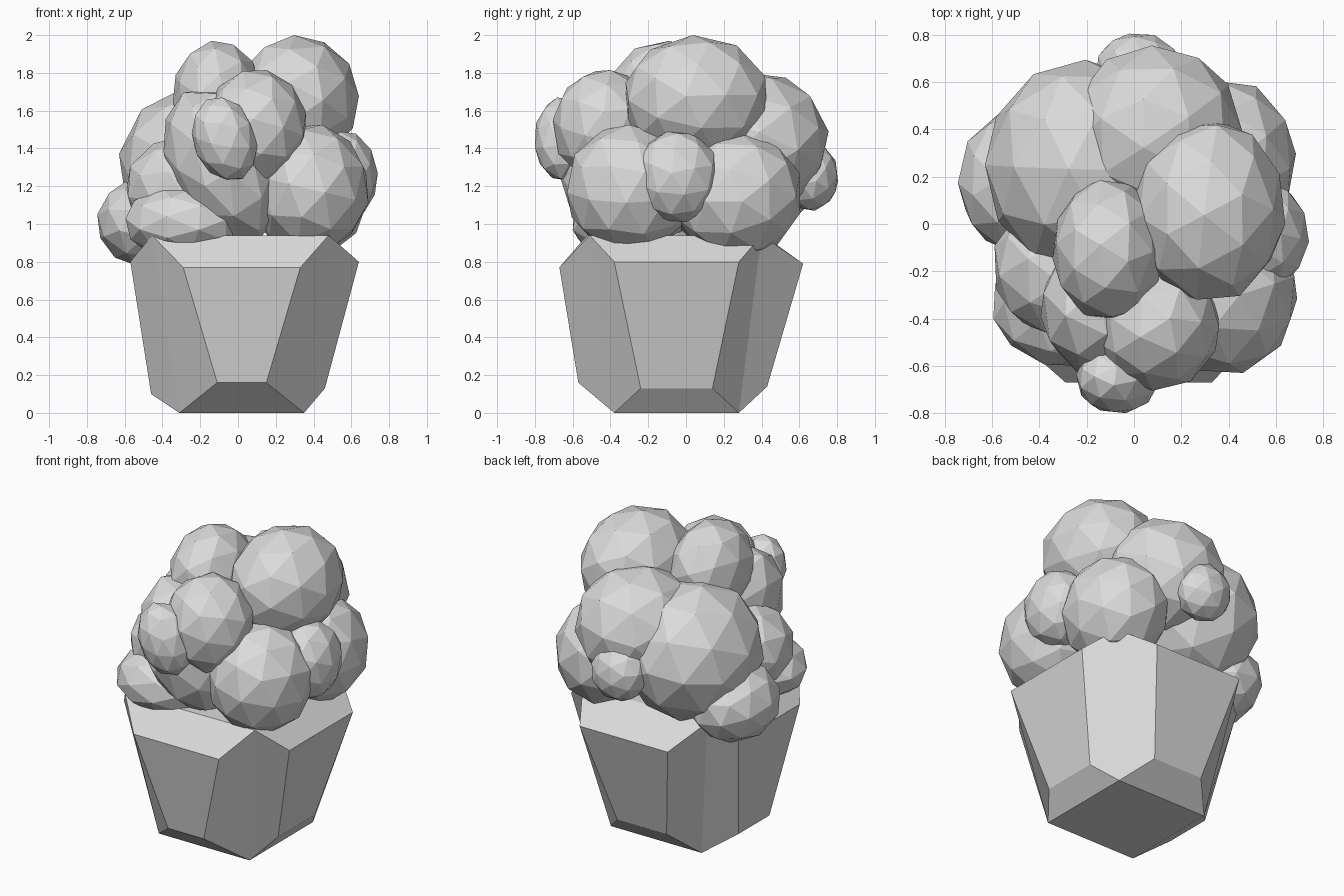
import bpy
import bmesh
import math
import random
from mathutils import Euler, Vector

random.seed(4)

cube = bpy.data.objects.get("Cube")
if cube:
    bpy.data.objects.remove(cube, do_unlink=True)

# Single plain grey material
shade = (0.71, 0.71, 0.71, 1)
grey = bpy.data.materials.new("light_grey")
grey.use_nodes = True
grey.diffuse_color = shade
grey.node_tree.nodes["Principled BSDF"].inputs["Base Color"].default_value = shade


def finish(bm, name):
    bmesh.ops.recalc_face_normals(bm, faces=bm.faces)
    mesh = bpy.data.meshes.new(name)
    bm.to_mesh(mesh)
    bm.free()
    mesh.materials.append(grey)
    obj = bpy.data.objects.new(name, mesh)
    bpy.context.collection.objects.link(obj)
    return obj


def lump(name, centre, half_size, lean=0):
    """Faceted ball, turned at random, leaned along x and fitted to a box."""
    bm = bmesh.new()
    bmesh.ops.create_icosphere(bm, subdivisions=2, radius=1)
    turn = Euler([random.uniform(0, math.tau) for _ in range(3)]).to_matrix()
    bmesh.ops.rotate(bm, verts=bm.verts, matrix=turn)
    for v in bm.verts:
        v.co.x += lean * v.co.z
    fit = [h / max(v.co[i] for v in bm.verts) for i, h in enumerate(half_size)]
    bmesh.ops.scale(bm, verts=bm.verts, vec=fit)
    bmesh.ops.translate(bm, verts=bm.verts, vec=Vector(centre))
    finish(bm, name)


def pot():
    """Tapered chamfered box: four sides with folded corner faces."""
    bm = bmesh.new()
    cx, cy = 0.02, -0.05

    def point(turn, out, across, z):
        # turn 0 = front, 1 = left hand, 2 = back, 3 = right hand
        a = turn * math.pi / 2 - math.pi / 2
        x = out * math.cos(a) - across * math.sin(a)
        y = out * math.sin(a) + across * math.cos(a)
        return bm.verts.new((cx + x, cy + y, z))

    base = [point(t, 0.33, 0.33, 0) for t in range(4)]
    rim = [point(t, r, r, 0.94) for t, r in enumerate((0.46, 0.45, 0.46, 0.475))]
    # Per side: distance, half width and height of the lower and upper edge
    sides = [(0.52, 0.13, 0.16, 0.62, 0.31, 0.77),
             (0.44, 0.19, 0.13, 0.62, 0.33, 0.80),
             (0.48, 0.18, 0.14, 0.67, 0.32, 0.79),
             (0.48, 0.16, 0.10, 0.59, 0.32, 0.80)]
    panels = []
    for t, (low, low_w, low_z, high, high_w, high_z) in enumerate(sides):
        panels.append([point(t, low, -low_w, low_z), point(t, low, low_w, low_z),
                       point(t, high, high_w, high_z), point(t, high, -high_w, high_z)])
    for t, (a, b, c, d) in enumerate(panels):
        bm.faces.new((a, b, c, d))
        bm.faces.new((base[t - 1], base[t], b, a))
        bm.faces.new((d, c, rim[t], rim[t - 1]))
        bm.faces.new((base[t], rim[t], c, b))
        bm.faces.new((base[t - 1], a, d, rim[t - 1]))
    bm.faces.new(base[::-1])
    bm.faces.new(rim)
    finish(bm, "pot")


pot()

# Foliage lumps: name, centre, half size, optional lean
lumps = [
    ("top_foliage", (0.315, 0.055, 1.66), (0.325, 0.375, 0.34)),
    ("top_right_foliage", (-0.11, -0.11, 1.68), (0.235, 0.295, 0.29)),
    ("front_upper_foliage", (0.095, -0.43, 1.515), (0.265, 0.275, 0.30)),
    ("front_middle_foliage", (-0.085, -0.35, 1.31), (0.31, 0.325, 0.40), -0.35),
    ("front_bud", (-0.07, -0.655, 1.45), (0.175, 0.145, 0.22), -0.2),
    ("front_left_foliage", (0.38, -0.30, 1.185), (0.31, 0.33, 0.34)),
    ("back_left_foliage", (0.375, 0.27, 1.155), (0.31, 0.335, 0.34)),
    ("left_bud", (0.55, -0.05, 1.25), (0.19, 0.23, 0.24)),
    ("right_low_foliage", (-0.48, 0.18, 1.01), (0.265, 0.29, 0.235)),
    ("front_right_foliage", (-0.28, -0.18, 1.19), (0.31, 0.30, 0.27)),
    ("front_right_low_foliage", (-0.275, -0.34, 1.01), (0.32, 0.26, 0.205)),
    ("right_foliage", (-0.215, 0.24, 1.30), (0.415, 0.455, 0.425)),
    ("back_foliage", (0.09, 0.38, 1.435), (0.37, 0.375, 0.365)),
    ("back_bud", (0.02, 0.66, 1.25), (0.18, 0.145, 0.18)),
]
for spec in lumps:
    lump(*spec)
